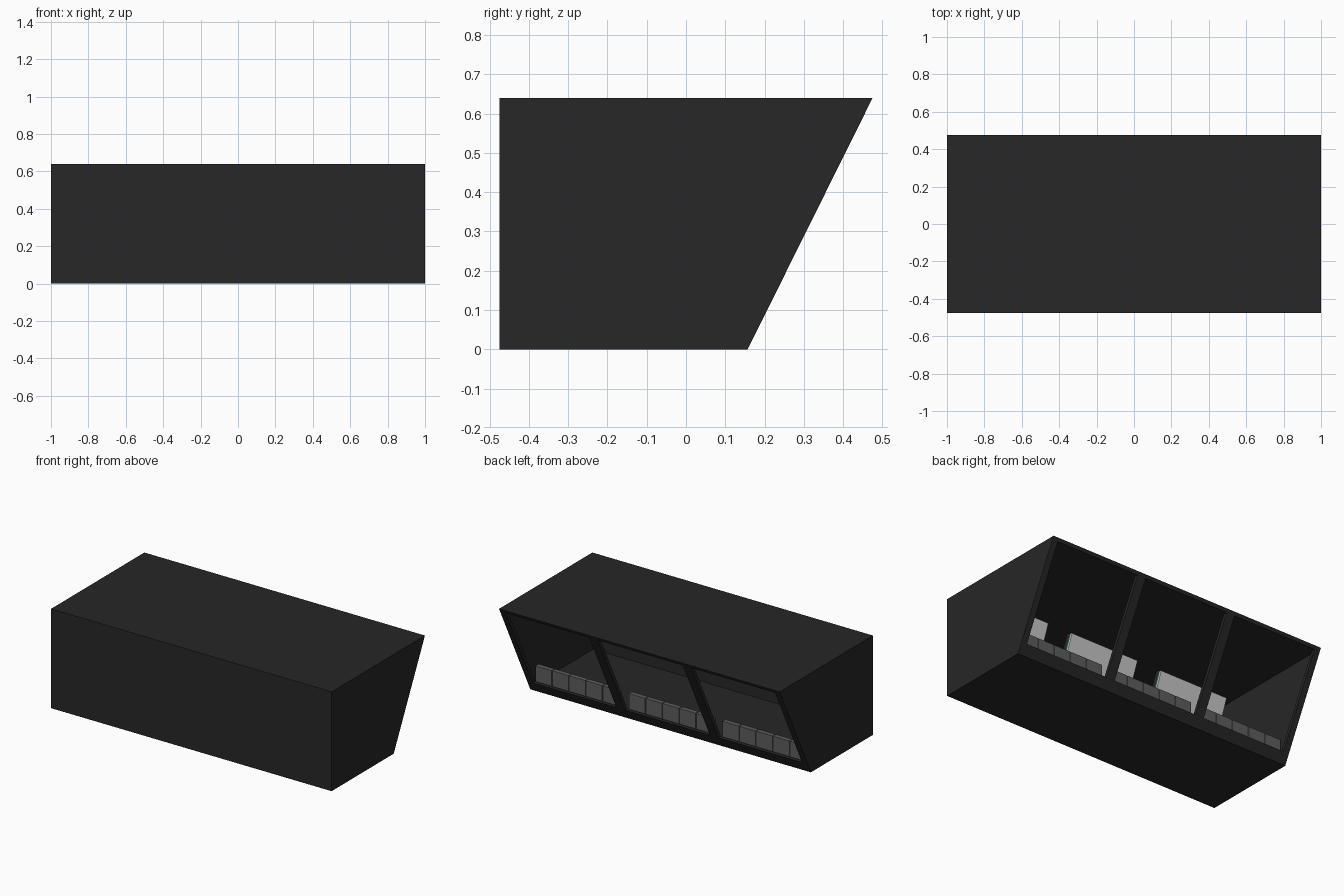
import bpy, bmesh

if "Cube" in bpy.data.objects:
    bpy.data.objects.remove(bpy.data.objects["Cube"])

H, FRONT, T = 0.64, -0.475, 0.02      # height, front wall y, wall thickness
BAY = 2 / 3                           # spacing of the three window bays


def slope(z):
    """y of the slanted window plane at height z"""
    return 0.157 + (0.475 - 0.157) * z / H


def material(name, c):
    m = bpy.data.materials.new(name)
    m.diffuse_color = (*c, 1)
    m.use_nodes = True
    m.node_tree.nodes["Principled BSDF"].inputs["Base Color"].default_value = m.diffuse_color
    return m


dark = material("dark_shell", (0.02, 0.02, 0.02))
grey = material("seat_grey", (0.11, 0.11, 0.11))
white = material("screen_white", (0.6, 0.6, 0.6))
teal = material("teal_edge", (0.03, 0.15, 0.15))


def prism(name, profile, x0, x1, mat):
    """Extrude a (y, z) profile along x"""
    bm = bmesh.new()
    face = bm.faces.new([bm.verts.new((x0, y, z)) for y, z in profile])
    ext = bmesh.ops.extrude_face_region(bm, geom=[face])
    verts = [v for v in ext["geom"] if isinstance(v, bmesh.types.BMVert)]
    bmesh.ops.translate(bm, verts=verts, vec=(x1 - x0, 0, 0))
    bmesh.ops.recalc_face_normals(bm, faces=bm.faces)
    me = bpy.data.meshes.new(name)
    bm.to_mesh(me)
    bm.free()
    ob = bpy.data.objects.new(name, me)
    bpy.context.collection.objects.link(ob)
    me.materials.append(mat)
    return ob


def slab(z0, z1, depth=None):
    """Profile between two heights, ending on the window plane"""
    b0 = FRONT if depth is None else slope(z0) - depth
    b1 = FRONT if depth is None else slope(z1) - depth
    return [(b0, z0), (slope(z0), z0), (slope(z1), z1), (b1, z1)]


# Shell: floor, roof, front wall and slanted end walls
IN = 1 - T
prism("floor", slab(0, 0.03), -IN, IN, dark)
prism("roof", slab(H - T, H), -IN, IN, dark)
prism("front_wall", [(FRONT, 0.03), (FRONT + T, 0.03), (FRONT + T, H - T), (FRONT, H - T)], -IN, IN, dark)
for side, s in (("left", -1), ("right", 1)):
    prism(side + "_wall", slab(0, H), s * IN, s, dark)
    prism(side + "_window_jamb", slab(0.03, H - T, 0.025), s * 0.96, s * IN, dark)

# Window sill and mullions on the slanted plane
prism("window_sill", slab(0.03, 0.065, 0.025), -0.96, 0.96, dark)
for i, x in enumerate((-BAY / 2, BAY / 2)):
    prism(f"mullion_{i}", slab(0.065, H - T, 0.025), x - 0.03, x + 0.03, dark)

# Each bay: a row of five panels and a tilted hanging screen
for b in (-1, 0, 1):
    cx = b * BAY
    for i in range(5):
        x = cx + (i - 2) * 0.12
        prism(f"row_panel_{b + 1}_{i}", [(0.125, 0.03), (0.155, 0.03), (0.155, 0.16), (0.125, 0.16)],
              x - 0.058, x + 0.058, grey)
    prism(f"screen_{b + 1}", [(-0.37, 0.32), (-0.26, 0.60), (-0.27, 0.604), (-0.38, 0.324)],
          cx - 0.245, cx + 0.245, white)
    prism(f"screen_edge_{b + 1}", [(-0.38, 0.324), (-0.27, 0.604), (-0.277, 0.607), (-0.387, 0.327)],
          cx - 0.245, cx + 0.245, teal)
    prism(f"screen_casing_{b + 1}", [(-0.387, 0.327), (-0.277, 0.607), (-0.305, 0.618), (-0.415, 0.338)],
          cx - 0.245, cx + 0.245, dark)
